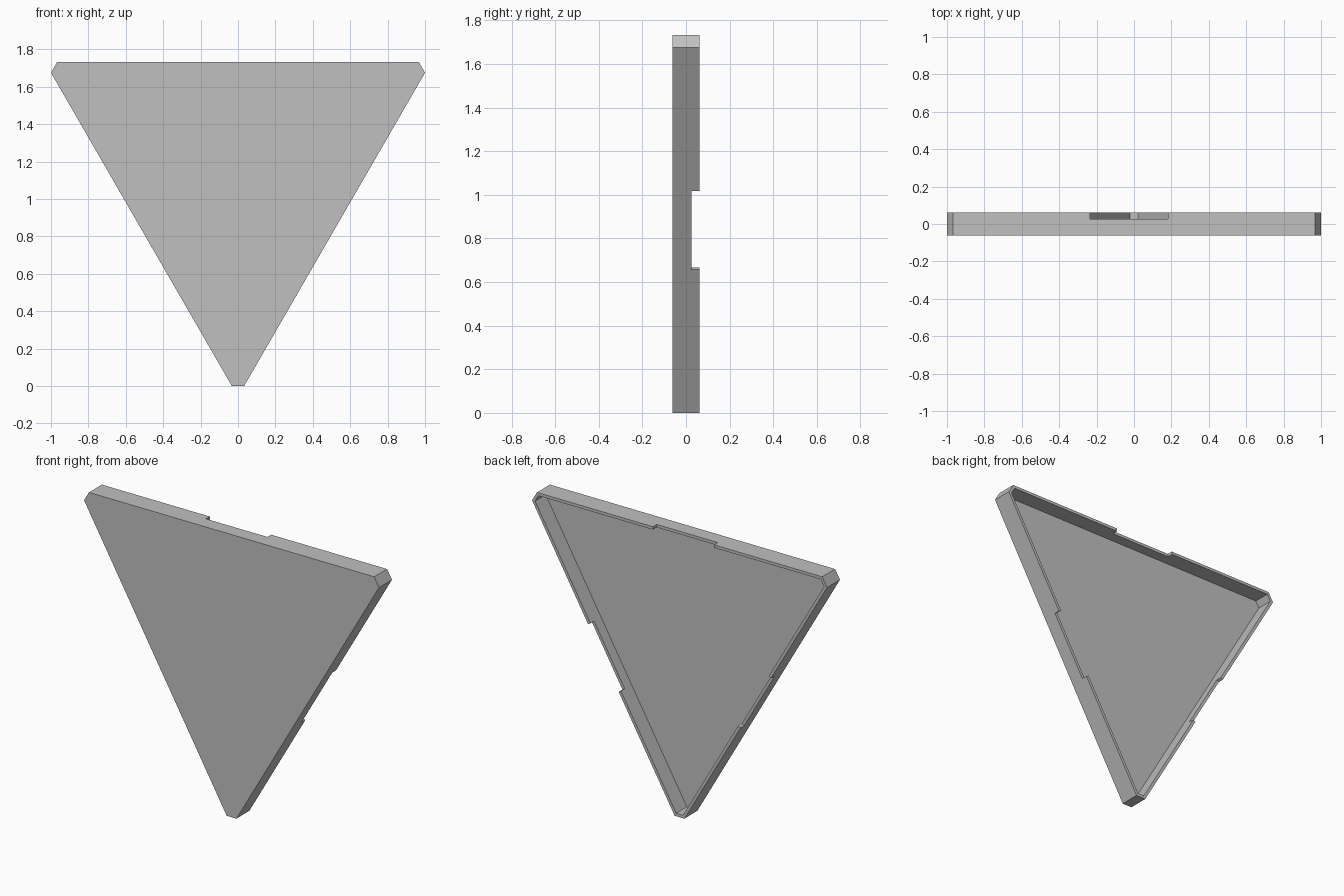
import bpy, bmesh, math
from mathutils import Matrix, Vector

cube = bpy.data.objects.get("Cube")
if cube:
    bpy.data.objects.remove(cube, do_unlink=True)

HALF_DEPTH = 0.0625   # half of the tray depth
TIP = 0.033           # half width of each cut-off corner
WALL = 0.018
FLOOR = 0.022
HEIGHT = 1.732
INRADIUS = 0.5964     # centre to a long side
CENTRE = HEIGHT - INRADIUS
NOTCH_LENGTH = 0.415
NOTCH_Y = 0.026       # bottom of the rim notches

grey = bpy.data.materials.new("grey")
grey.use_nodes = True
grey.diffuse_color = (0.53, 0.53, 0.53, 1)
grey.node_tree.nodes["Principled BSDF"].inputs["Base Color"].default_value = grey.diffuse_color


def turn(k):
    """Rotation in the upright plane by k thirds of a turn."""
    return Matrix.Rotation(-k * math.tau / 3, 3, "Y")


def outline(inset, y):
    """Triangle with clipped corners, moved inwards by the inset."""
    h = TIP - inset * math.tan(math.pi / 6)
    return [turn(k) @ Vector((s * h, y, inset - CENTRE)) + Vector((0, 0, CENTRE))
            for k in range(3) for s in (-1, 1)]


def make_object(name, bm):
    bmesh.ops.recalc_face_normals(bm, faces=bm.faces)
    mesh = bpy.data.meshes.new(name)
    bm.to_mesh(mesh)
    bm.free()
    mesh.materials.append(grey)
    obj = bpy.data.objects.new(name, mesh)
    bpy.context.collection.objects.link(obj)
    return obj


# Tray: front plate, outer wall, rim, inner wall and floor
bm = bmesh.new()
rings = [[bm.verts.new(p) for p in outline(inset, y)] for inset, y in (
    (0, -HALF_DEPTH), (0, HALF_DEPTH), (WALL, HALF_DEPTH), (WALL, FLOOR - HALF_DEPTH))]
for a, b in zip(rings, rings[1:]):
    for i in range(6):
        j = (i + 1) % 6
        bm.faces.new((a[i], a[j], b[j], b[i]))
bm.faces.new(rings[0])
bm.faces.new(rings[-1])
tray = make_object("triangular_tray", bm)

# Notches in the rim, one per long side; the top one sits off centre
for k, shift in enumerate((-0.027, 0, 0)):
    bm = bmesh.new()
    bmesh.ops.create_cube(bm, size=1)
    bmesh.ops.scale(bm, vec=(NOTCH_LENGTH, 0.1, 0.1), verts=bm.verts)
    bmesh.ops.translate(bm, vec=(shift, NOTCH_Y + 0.05, INRADIUS), verts=bm.verts)
    bmesh.ops.rotate(bm, cent=(0, 0, 0), matrix=turn(k), verts=bm.verts)
    bmesh.ops.translate(bm, vec=(0, 0, CENTRE), verts=bm.verts)
    cutter = make_object("notch_cutter", bm)
    cutter.hide_render = True
    mod = tray.modifiers.new("notch", "BOOLEAN")
    mod.operation = "DIFFERENCE"
    mod.solver = "EXACT"
    mod.object = cutter
    bpy.context.view_layer.objects.active = tray
    bpy.ops.object.modifier_apply(modifier=mod.name)
    bpy.data.objects.remove(cutter, do_unlink=True)
